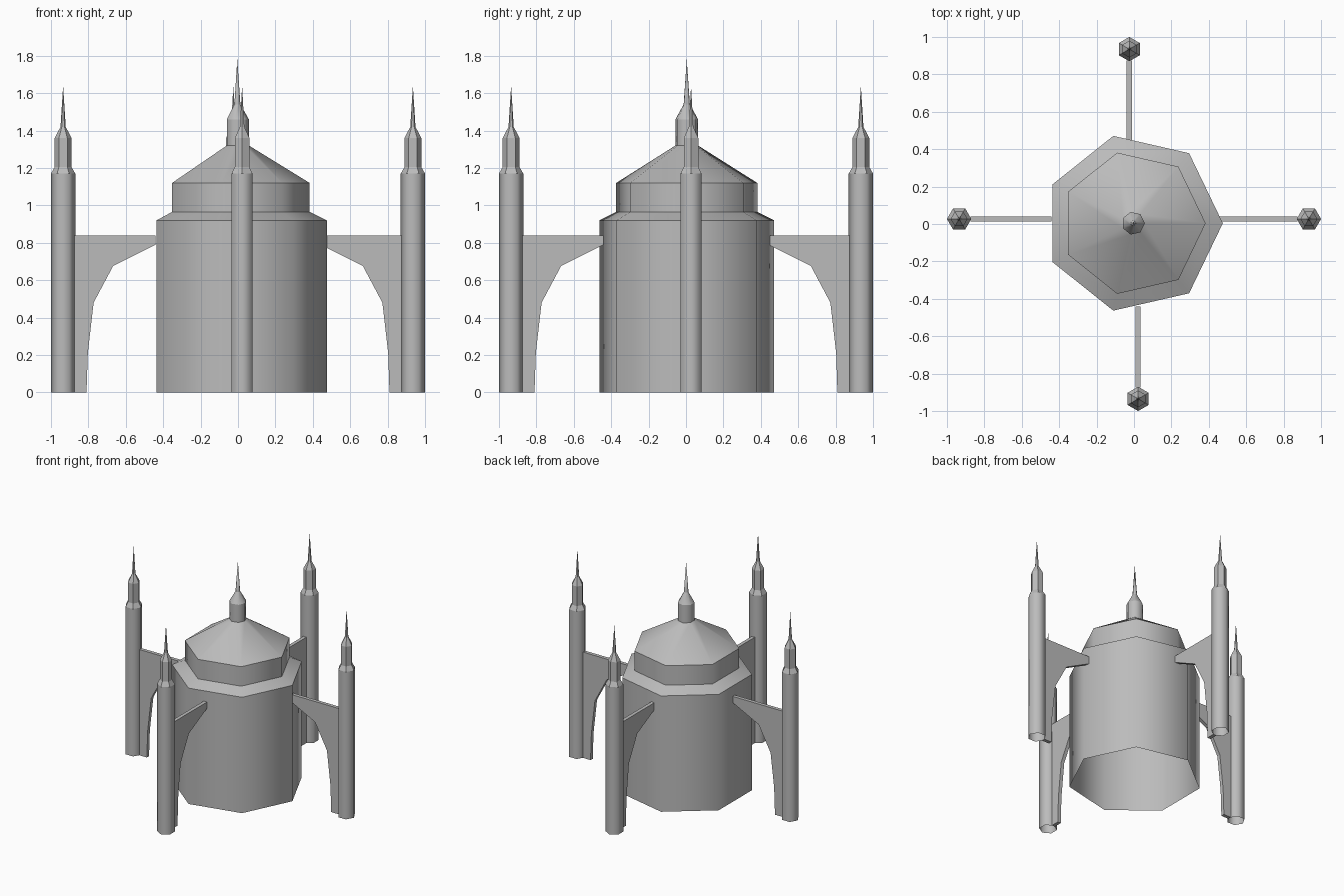
import bpy, bmesh, math
from mathutils import Matrix

if "Cube" in bpy.data.objects:
    bpy.data.objects.remove(bpy.data.objects["Cube"])

stone = bpy.data.materials.new("grey stone")
stone.diffuse_color = (0.5, 0.5, 0.5, 1)
stone.use_nodes = True
stone.node_tree.nodes["Principled BSDF"].inputs["Base Color"].default_value = stone.diffuse_color


def finish(name, bm, matrix=Matrix()):
    bm.transform(matrix)
    bmesh.ops.recalc_face_normals(bm, faces=bm.faces)
    mesh = bpy.data.meshes.new(name)
    bm.to_mesh(mesh)
    bm.free()
    mesh.materials.append(stone)
    ob = bpy.data.objects.new(name, mesh)
    bpy.context.collection.objects.link(ob)
    return ob


def lathe(name, profile, sides, smooth, matrix):
    """Open-bottomed turned part; rings stay crisp, corners soft if smooth."""
    bm = bmesh.new()
    rings = []
    for r, z in profile:
        if r == 0:
            rings.append([bm.verts.new((0, 0, z))] * sides)
        else:
            rings.append([bm.verts.new((r * math.cos(i * math.tau / sides),
                                        r * math.sin(i * math.tau / sides), z))
                          for i in range(sides)])
    for a, b in zip(rings, rings[1:]):
        for i in range(sides):
            j = (i + 1) % sides
            corners = [a[i], a[j], b[j], b[i]]
            face = bm.faces.new(list(dict.fromkeys(corners)))
            face.smooth = smooth
    for e in bm.edges:
        if abs(e.verts[0].co.z - e.verts[1].co.z) < 1e-5:
            e.smooth = False
    return finish(name, bm, matrix)


def arch(name, profile, thickness, matrix):
    """Flat buttress: outline in x-z, extruded along y."""
    bm = bmesh.new()
    face = bm.faces.new([bm.verts.new((x, -thickness / 2, z)) for x, z in profile])
    out = bmesh.ops.extrude_face_region(bm, geom=[face])
    verts = [v for v in out["geom"] if isinstance(v, bmesh.types.BMVert)]
    bmesh.ops.translate(bm, verts=verts, vec=(0, thickness, 0))
    return finish(name, bm, matrix)


# Central seven-sided hall, roof and finial
centre = Matrix.Translation((-0.004, 0.004, 0))
lathe("hall_walls", [(0.479, 0), (0.479, 0.92), (0.387, 0.965)], 7, True, centre)
lathe("dome_drum_and_roof", [(0.387, 0.965), (0.387, 1.12), (0.062, 1.32)], 7, True, centre)
lathe("roof_finial", [(0.062, 1.32), (0.062, 1.46), (0.017, 1.54), (0, 1.78)], 7, True, centre)

# Four corner towers, each tied to the hall by an arched buttress
shaft = [(0.065, 0), (0.065, 1.17)]
turret = [(0.065, 1.17), (0.045, 1.205), (0.045, 1.36), (0.014, 1.42), (0, 1.64)]
buttress = [(0.44, 0.84), (0.44, 0.79), (0.667, 0.677), (0.772, 0.48),
            (0.803, 0.21), (0.81, 0), (0.875, 0), (0.875, 0.84)]
placements = {"right": (0, 0.027), "back": (90, 0.025),
              "left": (180, -0.027), "front": (270, 0.022)}
for side, (angle, offset) in placements.items():
    turn = Matrix.Rotation(math.radians(angle), 4, "Z")
    at_tower = turn @ Matrix.Translation((0.935, offset, 0))
    lathe(side + "_tower_shaft", shaft, 6, True, at_tower)
    lathe(side + "_tower_turret", turret, 6, False, at_tower)
    arch(side + "_buttress", buttress, 0.028, turn @ Matrix.Translation((0, offset, 0)))
